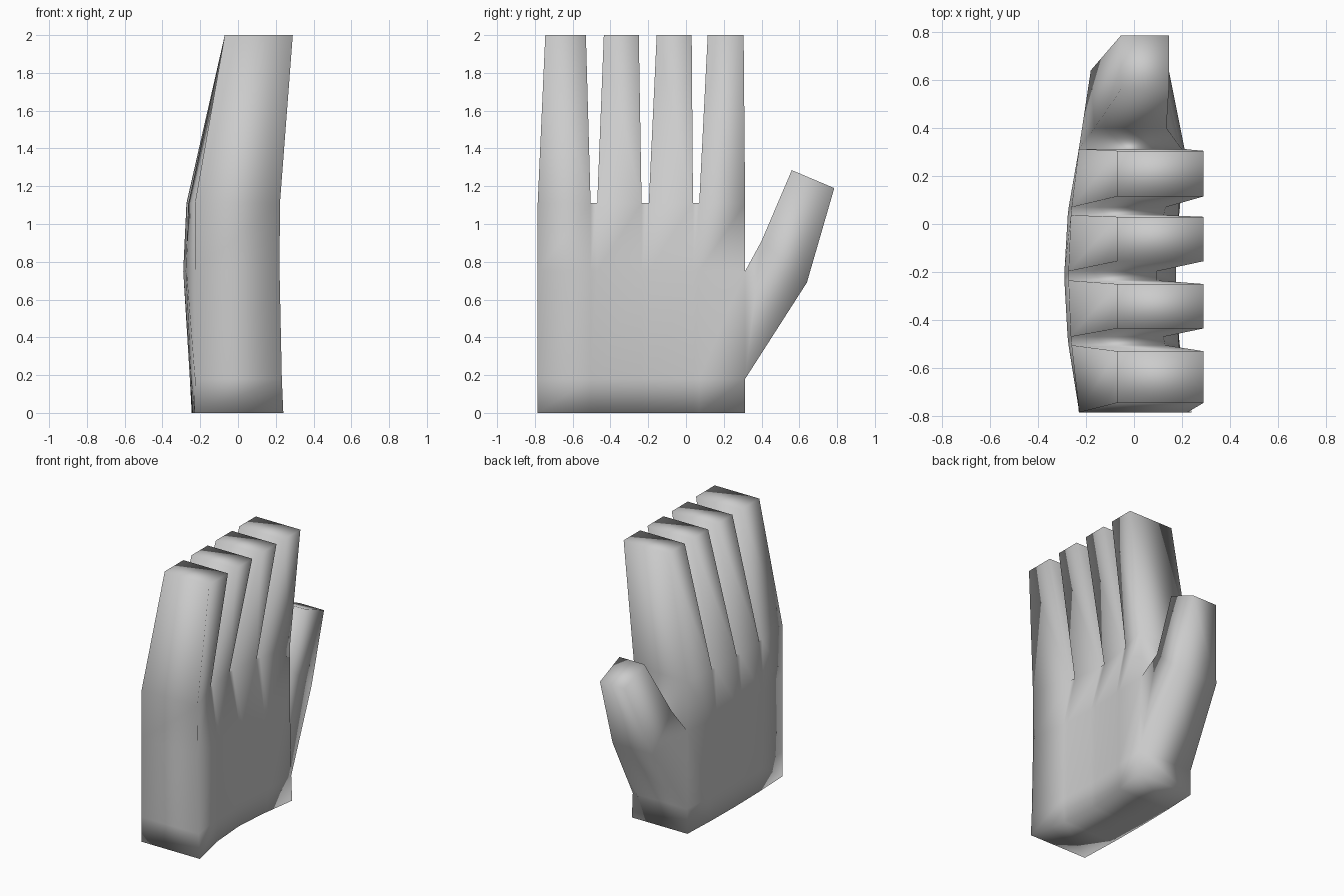
import bpy, bmesh

if "Cube" in bpy.data.objects:
    bpy.data.objects.remove(bpy.data.objects["Cube"])

bm = bmesh.new()
# column positions across the hand: finger edges at the knuckles and at the tips
ROOT_Y = [-.785, -.505, -.47, -.235, -.197, .037, .07, .313]
TIP_Y = [-.745, -.53, -.435, -.25, -.155, .03, .115, .305]
# rows up the palm: z, back x (edge, middle), palm-side x (edge, middle)
ROWS = [(0, -.23, -.245, .24, .16),
        (.18, -.228, -.255, .232, .175),
        (.75, -.228, -.29, .22, .175),
        (1.11, -.228, -.273, .222, .095)]
N = len(ROOT_Y)


def quad(*vs):
    bm.faces.new(vs)


def row(z, be, bmid, fe, fmid):
    back, front = [], []
    for y in ROOT_Y:
        t = min(1, ((y + .22) / .54) ** 2)
        thumb_side = .02 if y > .3 else 0
        back.append(bm.verts.new((bmid + (be - bmid) * t, y, z)))
        front.append(bm.verts.new((fmid + (fe - fmid) * t - thumb_side, y, z)))
    return back, front


def bridge(a, b):
    for i in range(4):
        j = (i + 1) % 4
        quad(a[i], a[j], b[j], b[i])


# palm
rows = [row(*r) for r in ROWS]
for k in range(3):
    (b0, f0), (b1, f1) = rows[k], rows[k + 1]
    for i in range(N - 1):
        quad(b0[i], b0[i + 1], b1[i + 1], b1[i])
        quad(f0[i], f0[i + 1], f1[i + 1], f1[i])
    quad(b0[0], f0[0], f1[0], b1[0])
    if k != 1:                       # the thumb grows from the middle row
        quad(b0[-1], f0[-1], f1[-1], b1[-1])
b, f = rows[0]
for i in range(N - 1):
    quad(b[i], b[i + 1], f[i + 1], f[i])

# fingers and the webs between them
b, f = rows[3]
for i in range(N - 1):
    base = [b[i], b[i + 1], f[i + 1], f[i]]
    if i % 2:
        quad(*base)
    else:
        y0, y1 = TIP_Y[i], TIP_Y[i + 1]
        tip = [bm.verts.new((x, y, 2)) for x, y in
               ((-.07, y0), (-.07, y1), (.29, y1), (.29, y0))]
        bridge(base, tip)
        quad(*tip)

# thumb: root, joint, tip
ring = [rows[1][0][-1], rows[1][1][-1], rows[2][1][-1], rows[2][0][-1]]
for pts in (((-.18, .64, .69), (.145, .64, .69), (.135, .40, .91), (-.165, .40, .91)),
            ((-.055, .785, 1.19), (.145, .785, 1.19), (.145, .56, 1.285), (-.055, .56, 1.285))):
    new = [bm.verts.new(p) for p in pts]
    bridge(ring, new)
    ring = new
quad(*ring)

bmesh.ops.recalc_face_normals(bm, faces=bm.faces[:])
for face in bm.faces:
    face.smooth = True
mesh = bpy.data.meshes.new("hand")
bm.to_mesh(mesh)
bm.free()
hand = bpy.data.objects.new("hand", mesh)
bpy.context.collection.objects.link(hand)
